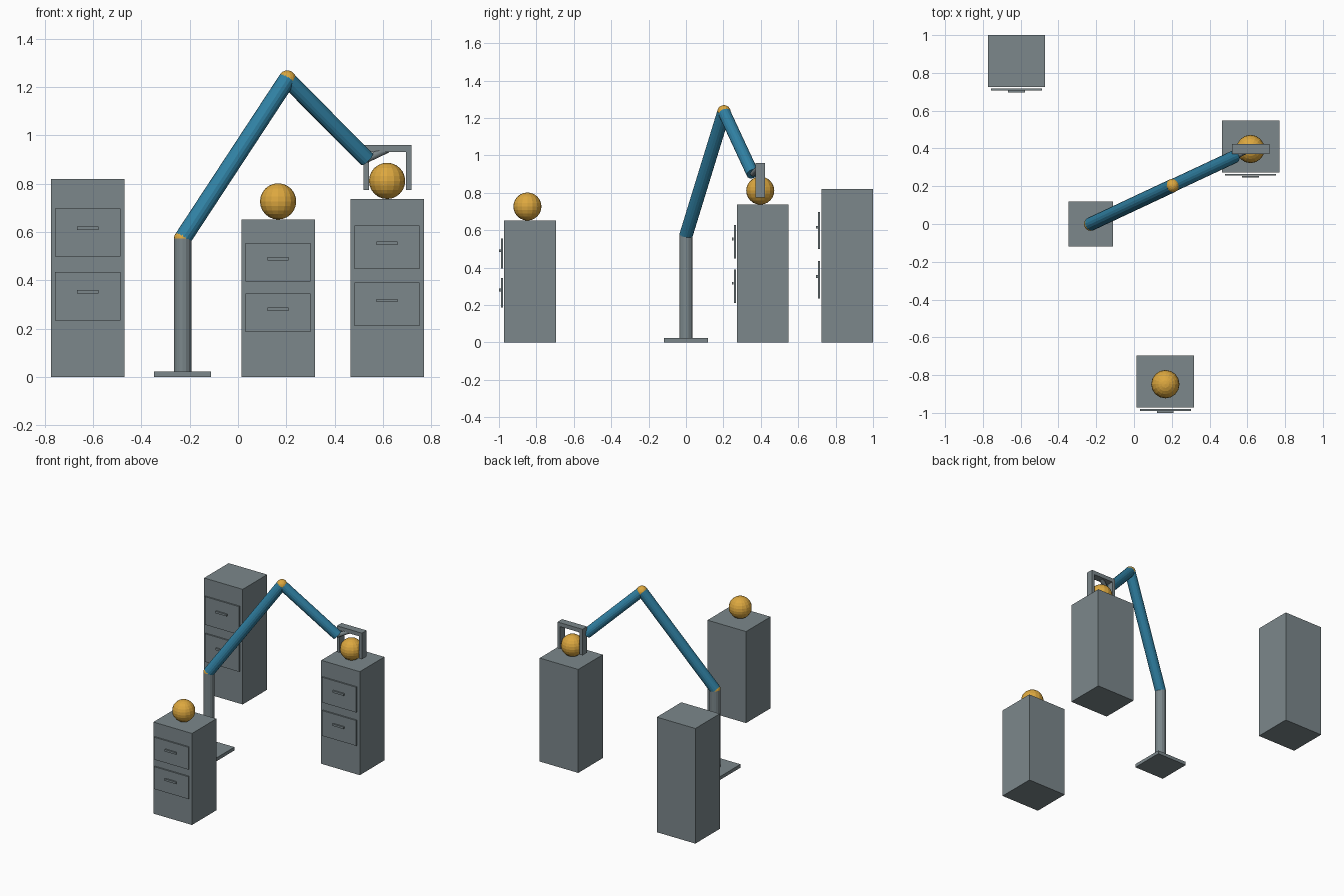
import bpy, bmesh
from mathutils import Vector, Matrix

if "Cube" in bpy.data.objects:
    bpy.data.objects.remove(bpy.data.objects["Cube"])


def material(name, rgb):
    m = bpy.data.materials.new(name)
    m.diffuse_color = (*rgb, 1)
    m.use_nodes = True
    m.node_tree.nodes["Principled BSDF"].inputs["Base Color"].default_value = m.diffuse_color
    return m


GREY = material("steel grey", (0.20, 0.245, 0.26))
BLUE = material("arm blue", (0.03, 0.22, 0.37))
ORANGE = material("warm orange", (0.72, 0.39, 0.05))


def finish(bm, name, mat):
    mesh = bpy.data.meshes.new(name)
    bm.to_mesh(mesh)
    bm.free()
    mesh.materials.append(mat)
    ob = bpy.data.objects.new(name, mesh)
    bpy.context.collection.objects.link(ob)
    return ob


def box(name, lo, hi, mat=GREY):
    lo, hi = Vector(lo), Vector(hi)
    bm = bmesh.new()
    bmesh.ops.create_cube(bm, size=1, matrix=Matrix.Translation((lo + hi) / 2)
                          @ Matrix.Diagonal((*(hi - lo), 1)))
    return finish(bm, name, mat)


def ball(name, centre, r):
    bm = bmesh.new()
    bmesh.ops.create_uvsphere(bm, u_segments=16, v_segments=12, radius=r,
                              matrix=Matrix.Translation(centre))
    return finish(bm, name, ORANGE)


def rod(name, a, b, r, mat, sides=16):
    a, b = Vector(a), Vector(b)
    d = b - a
    rot = d.to_track_quat('Z', 'Y').to_matrix().to_4x4()
    bm = bmesh.new()
    bmesh.ops.create_cone(bm, cap_ends=True, segments=sides, radius1=r, radius2=r,
                          depth=d.length, matrix=Matrix.Translation((a + b) / 2) @ rot)
    return finish(bm, name, mat)


# Cabinets with two drawers each
def cabinet(label, x, y, h):
    box(label + "_cabinet", (x - .152, y - .124, 0), (x + .152, y + .152, h))
    for row, cz, hz in (("lower", .408, .43), ("upper", .73, .751)):
        z = h * cz
        box(f"{label}_{row}_drawer", (x - .135, y - .141, z - .122 * h),
            (x + .135, y - .131, z + .122 * h))
        z = h * hz
        box(f"{label}_{row}_handle", (x - .044, y - .152, z - .007),
            (x + .044, y - .142, z + .007))


cabinet("left", -.622, .848, .82)
cabinet("middle", .166, -.848, .652)
cabinet("right", .617, .397, .737)

# Balls resting on two cabinets
ball("middle_ball", (.166, -.848, .652 + .075), .075)
ball("right_ball", (.617, .397, .737 + .075), .075)

# Arm: base, column, joints and links
shoulder, elbow, wrist = (-.229, 0, .573), (.204, .203, 1.233), (.533, .357, .902)
box("base_plate", (-.347, -.118, 0), (-.111, .118, .024))
rod("column", (-.229, 0, .02), shoulder, .036, GREY)
ball("shoulder_joint", shoulder, .036)
rod("upper_arm", shoulder, elbow, .036, BLUE)
ball("elbow_joint", elbow, .036)
rod("forearm", elbow, wrist, .034, BLUE)

# Gripper around the right ball
rod("wrist_link", wrist, (.617, .397, .942), .015, GREY)
box("gripper_bar", (.52, .371, .932), (.717, .423, .96))
for side, x in (("left", .52), ("right", .695)):
    box(side + "_finger", (x, .371, .774), (x + .022, .423, .932))
